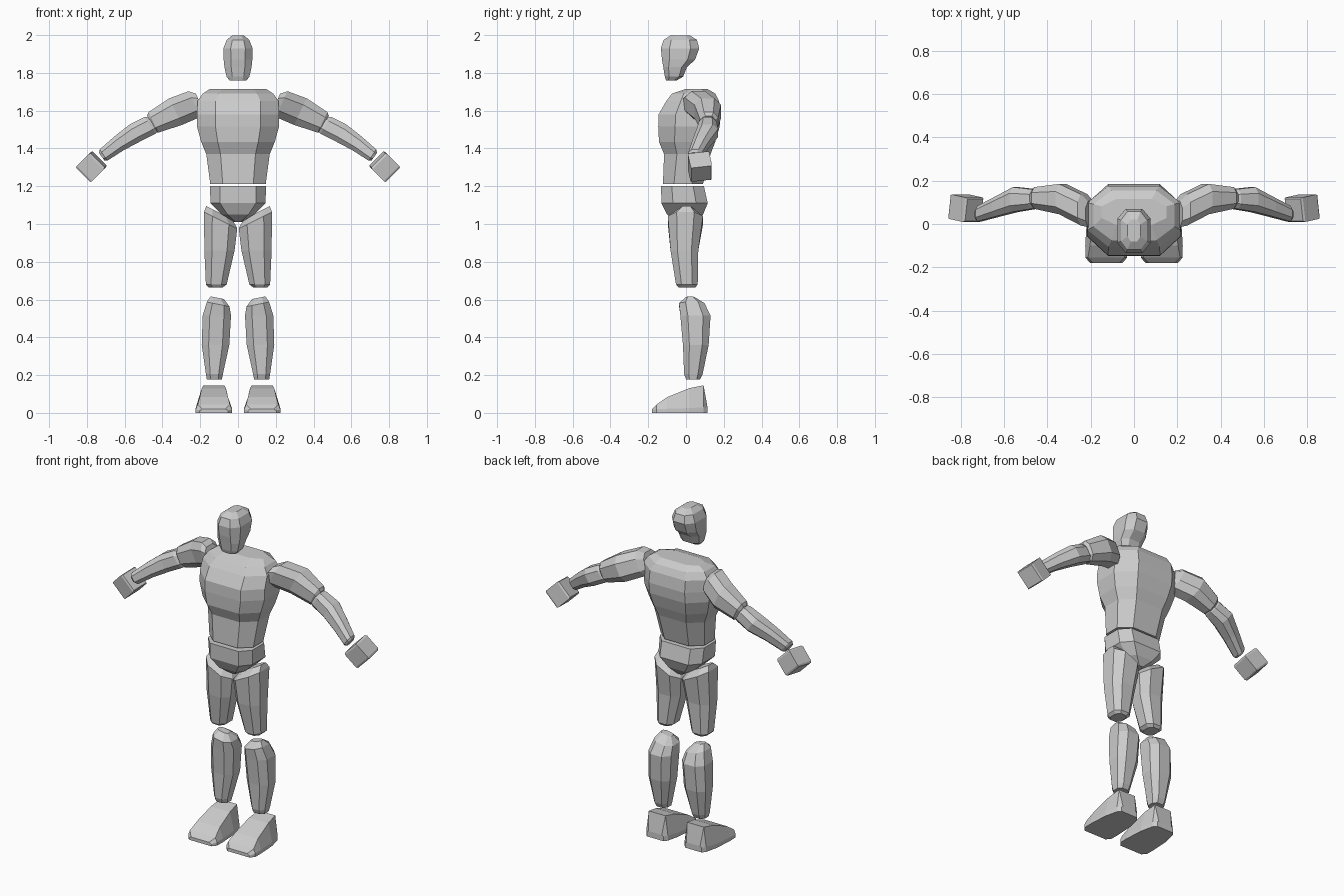
import bpy, bmesh, math
from mathutils import Vector

if "Cube" in bpy.data.objects:
    bpy.data.objects.remove(bpy.data.objects["Cube"])


def build(name, rings, mirrored=False):
    """Skin a stack of equal-sided rings with flat faces and end caps."""
    for side in ((1, -1) if mirrored else (1,)):
        bm = bmesh.new()
        loops = [[bm.verts.new((p.x * side, p.y, p.z)) for p in r] for r in rings]
        n = len(loops[0])
        for a, b in zip(loops, loops[1:]):
            for i in range(n):
                j = (i + 1) % n
                bm.faces.new((a[i], a[j], b[j], b[i]))
        bm.faces.new(loops[0])
        bm.faces.new(loops[-1])
        bmesh.ops.recalc_face_normals(bm, faces=bm.faces)
        label = name if not mirrored else name + ("_left" if side > 0 else "_right")
        mesh = bpy.data.meshes.new(label)
        bm.to_mesh(mesh)
        bm.free()
        bpy.context.collection.objects.link(bpy.data.objects.new(label, mesh))


def octagon(cx, cy):
    """Unit rectangle with chamfered corners, flats of half-size cx and cy."""
    return [(cx, -1), (1, -cy), (1, cy), (cx, 1), (-cx, 1), (-1, cy), (-1, -cy), (-cx, -1)]


def level(z, x0, x1, y0, y1, slope=0.0, cx=0.5, cy=0.5):
    """Horizontal ring between the given limits, optionally sloped along x."""
    mx, my, hx, hy = (x0 + x1) / 2, (y0 + y1) / 2, (x1 - x0) / 2, (y1 - y0) / 2
    return [Vector((mx + u * hx, my + v * hy, z + slope * u * hx)) for u, v in octagon(cx, cy)]


def across(x, y, z, r, ry, tilt):
    """Arm ring square to a limb that falls by the tilt angle and yaws slightly."""
    up = Vector((math.sin(tilt), 0, math.cos(tilt)))
    return [Vector((x, y + v * ry, z)) + up * (u * r) for u, v in octagon(0.5, 0.5)]


# Head
build("head", [level(z, -w, w, f, b, cx=0.5, cy=0.55) for z, w, f, b in (
    (1.76, .045, -.105, -.05), (1.78, .06, -.112, -.015), (1.83, .072, -.12, .005),
    (1.87, .076, -.127, .048), (1.93, .077, -.133, .07), (1.975, .06, -.118, .058),
    (1.999, .03, -.08, .02))])

# Torso
build("torso", [level(z, -w, w, f, b, cx=0.55, cy=0.45) for z, w, f, b in (
    (1.213, .147, -.122, .09), (1.37, .168, -.116, .13), (1.435, .195, -.143, .155),
    (1.515, .217, -.147, .178), (1.58, .217, -.145, .184), (1.65, .215, -.105, .175),
    (1.69, .187, -.075, .155), (1.714, .15, -.005, .115))])

# Pelvis
build("pelvis", [level(z, -w, w, f, b, cx=0.65) for z, w, f, b in (
    (1.01, .02, -.05, .06), (1.05, .085, -.10, .09),
    (1.11, .146, -.13, .115), (1.20, .148, -.132, .095))])

# Thighs
build("thigh", [level(*r) for r in (
    (.665, .08, .155, -.04, .05), (.68, .06, .17, -.053, .062),
    (.86, .018, .178, -.082, .065), (1.02, .004, .18, -.096, .09, .5),
    (1.06, .03, .168, -.04, .045, .5))], True)

# Shins
build("shin", [level(*r) for r in (
    (.178, .085, .165, .0, .075), (.205, .08, .17, -.01, .088),
    (.36, .046, .192, -.016, .12), (.515, .037, .187, -.03, .13),
    (.575, .045, .165, -.037, .098, .2), (.61, .075, .145, .0, .045, .2))], True)


# Feet
def foot_ring(y, bottom, top, height, rim):
    half = [(bottom, 0), (bottom, rim), (top, height)]
    pts = half + [(-x, z) for x, z in reversed(half)]
    return [Vector((.128 + x, y, z)) for x, z in pts]


build("foot", [foot_ring(*r) for r in (
    (-.18, .075, .06, .02, .012), (-.155, .096, .085, .045, .02),
    (-.10, .097, .075, .083, .022), (.015, .09, .064, .13, .025),
    (.093, .072, .056, .146, .03), (.113, .055, .045, .035, .028))], True)

# Arms
build("upper_arm", [across(*r, math.radians(25)) for r in (
    (.20, .045, 1.64, .055, .06), (.23, .065, 1.635, .075, .072),
    (.33, .115, 1.595, .078, .07), (.448, .12, 1.538, .06, .05),
    (.462, .12, 1.532, .045, .035))], True)
build("forearm", [across(*r, math.radians(34)) for r in (
    (.445, .115, 1.53, .045, .035), (.465, .115, 1.523, .053, .046),
    (.545, .113, 1.482, .053, .057), (.63, .08, 1.427, .044, .046),
    (.712, .048, 1.365, .036, .036), (.722, .044, 1.357, .025, .025))], True)


# Hands
def hand_ring(s, r):
    """Square ring at distance s along the hand, yawed toward the back."""
    d = Vector((1, .22, -1)).normalized()
    up = Vector((1, 0, 1)).normalized()
    side = d.cross(up).normalized()
    c = Vector((.776, .073, 1.304)) + d * s
    return [c + up * (u * r) + side * (v * r) for u, v in ((1, 1), (1, -1), (-1, -1), (-1, 1))]


build("hand", [hand_ring(*r) for r in ((-.055, .052), (-.045, .057), (.045, .057), (.055, .052))], True)
